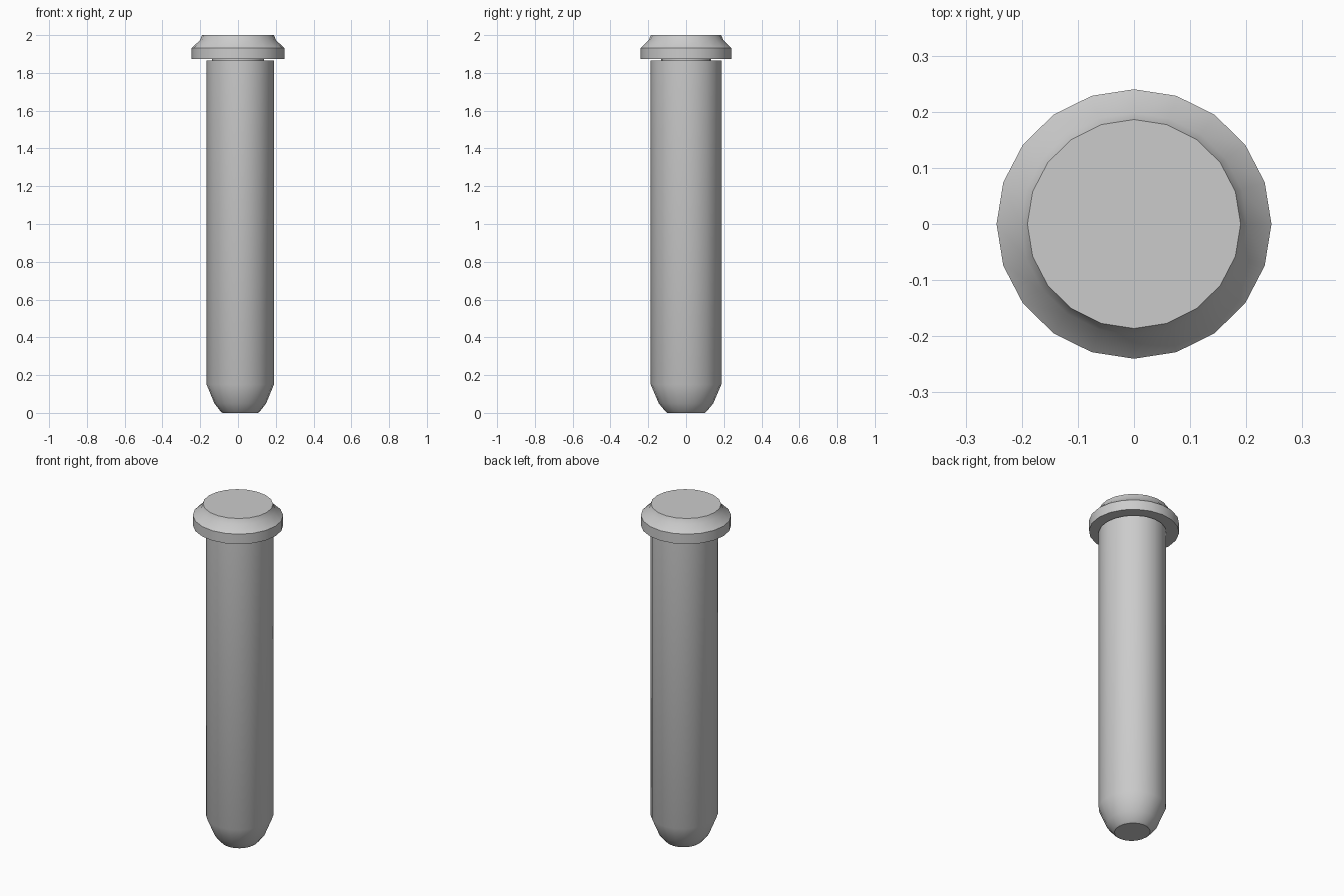
import bpy, bmesh
from math import cos, sin, pi, radians

if "Cube" in bpy.data.objects:
    bpy.data.objects.remove(bpy.data.objects["Cube"])

SIDES = 20


def lathe(name, profile, cx=0.0, sx=1.0, sy=1.0):
    """Closed turned solid from (radius, z) points listed bottom to top."""
    bm = bmesh.new()
    rings = []
    for r, z in profile:
        rings.append([bm.verts.new((cx + sx * r * cos(2 * pi * i / SIDES),
                                    sy * r * sin(2 * pi * i / SIDES), z))
                      for i in range(SIDES)])
    for a, b in zip(rings, rings[1:]):
        for i in range(SIDES):
            j = (i + 1) % SIDES
            bm.faces.new((a[i], a[j], b[j], b[i]))
    bm.faces.new(rings[0][::-1])
    bm.faces.new(rings[-1])
    mesh = bpy.data.meshes.new(name)
    bm.to_mesh(mesh)
    bm.free()
    obj = bpy.data.objects.new(name, mesh)
    bpy.context.collection.objects.link(obj)
    bpy.ops.object.select_all(action='DESELECT')
    obj.select_set(True)
    bpy.context.view_layer.objects.active = obj
    bpy.ops.object.shade_smooth_by_angle(angle=radians(30))
    return obj


# Long shaft with a rounded tip, slightly oval and offset in x
lathe("shaft", [(0.094, 0.0), (0.104, 0.008), (0.137, 0.05),
                (0.178, 0.15), (0.178, 1.865)], cx=0.012, sy=1.05)

# Narrow neck in the gap between shaft and cap
lathe("neck", [(0.137, 1.86), (0.137, 1.88)], sy=0.97)

# Flanged cap with a sloped shoulder
lathe("cap", [(0.245, 1.873), (0.245, 1.932), (0.202, 1.972), (0.19, 2.0)],
      sy=0.98)
